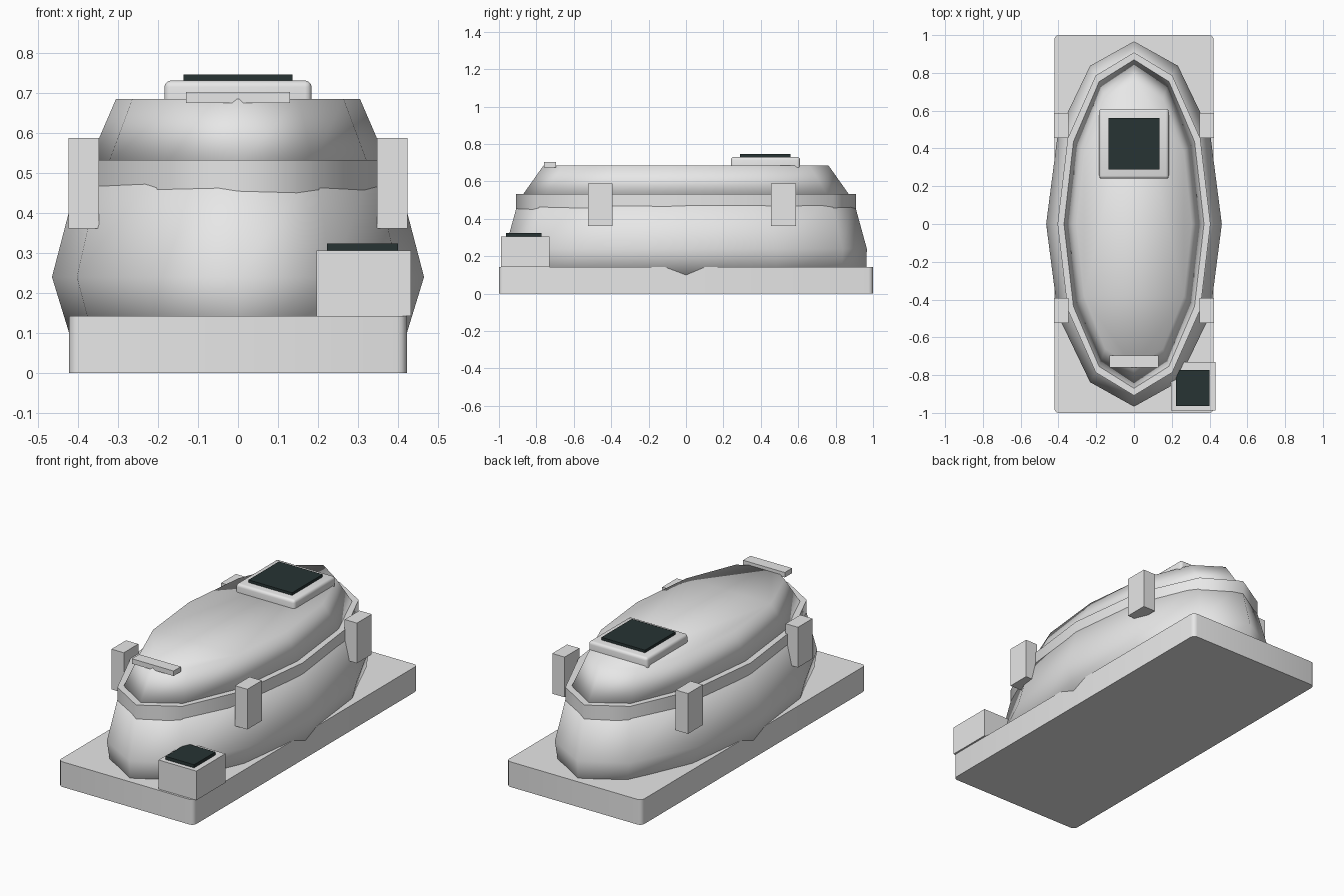
import bpy, bmesh, math

if "Cube" in bpy.data.objects:
    bpy.data.objects.remove(bpy.data.objects["Cube"])


def material(name, rgb):
    m = bpy.data.materials.new(name)
    m.diffuse_color = (*rgb, 1)
    m.use_nodes = True
    m.node_tree.nodes["Principled BSDF"].inputs["Base Color"].default_value = m.diffuse_color
    return m


GREY = material("light grey", (0.8, 0.8, 0.8))
DARK = material("dark slate", (0.02, 0.033, 0.033))


def finish(name, bm, mat, angle=None, smooth=False):
    bmesh.ops.recalc_face_normals(bm, faces=bm.faces)
    me = bpy.data.meshes.new(name)
    bm.to_mesh(me)
    bm.free()
    me.materials.append(mat)
    ob = bpy.data.objects.new(name, me)
    bpy.context.collection.objects.link(ob)
    if smooth:
        me.shade_smooth()
    elif angle:
        bpy.ops.object.select_all(action='DESELECT')
        ob.select_set(True)
        bpy.context.view_layer.objects.active = ob
        bpy.ops.object.shade_smooth_by_angle(angle=math.radians(angle))
    return ob


def box(name, x, y, z, mat=GREY, bevel=0, only_vertical=False):
    bm = bmesh.new()
    bmesh.ops.create_cube(bm, size=1)
    for v in bm.verts:
        v.co = [(r[0] + r[1]) / 2 + c * (r[1] - r[0]) for r, c in zip((x, y, z), v.co)]
    if bevel:
        def chosen(e):
            a, b = e.verts
            upright = abs(a.co.z - b.co.z) > 1e-4
            return upright or (not only_vertical and a.co.z > sum(z) / 2)
        bmesh.ops.bevel(bm, geom=[e for e in bm.edges if chosen(e)], offset=bevel,
                        segments=3, profile=0.5, affect='EDGES')
    return finish(name, bm, mat, 40 if bevel else None)


def hull(name, rings, angle=None, smooth=False, sides=12):
    """Stack of twelve-sided ellipses given as (z, x radius, y radius)."""
    bm = bmesh.new()
    loops = []
    for z, rx, ry in rings:
        loops.append([bm.verts.new((rx * math.cos(2 * math.pi * i / sides),
                                    ry * math.sin(2 * math.pi * i / sides), z))
                      for i in range(sides)])
    for a, b in zip(loops, loops[1:]):
        for i in range(sides):
            j = (i + 1) % sides
            bm.faces.new((a[i], a[j], b[j], b[i]))
    bm.faces.new(loops[0][::-1])
    bm.faces.new(loops[-1])
    return finish(name, bm, GREY, angle, smooth)


# Base slab with rounded corners
box("base_slab", (-0.422, 0.422), (-1, 1), (0, 0.142), GREY, 0.025, True)

# Faceted oval body, rim and tapered lid
hull("lower_body", [(0.09, 0.419, 0.962), (0.24, 0.465, 0.967), (0.52, 0.392, 0.89)], smooth=True)
hull("rim", [(0.45, 0.405, 0.908), (0.533, 0.405, 0.908)], angle=65)
hull("lid", [(0.52, 0.376, 0.879), (0.685, 0.305, 0.762)], smooth=True)

# Four side clamps
for sx in (-1, 1):
    for end, y in (("front", (-0.523, -0.393)), ("back", (0.455, 0.587))):
        side = "left" if sx < 0 else "right"
        box(f"clamp_{end}_{side}", sorted((sx * 0.347, sx * 0.424)), y, (0.361, 0.588))

# Roof hatch with dark panel
box("roof_hatch", (-0.184, 0.184), (0.24, 0.61), (0.675, 0.731), GREY, 0.016)
box("hatch_panel", (-0.136, 0.136), (0.288, 0.56), (0.725, 0.746), DARK)

# Front handle strip
box("front_strip", (-0.13, 0.13), (-0.76, -0.695), (0.675, 0.703))

# Corner control box with dark panel
box("corner_box", (0.196, 0.432), (-0.988, -0.73), (0.142, 0.306))
box("corner_panel", (0.222, 0.4), (-0.963, -0.773), (0.3, 0.324), DARK)
